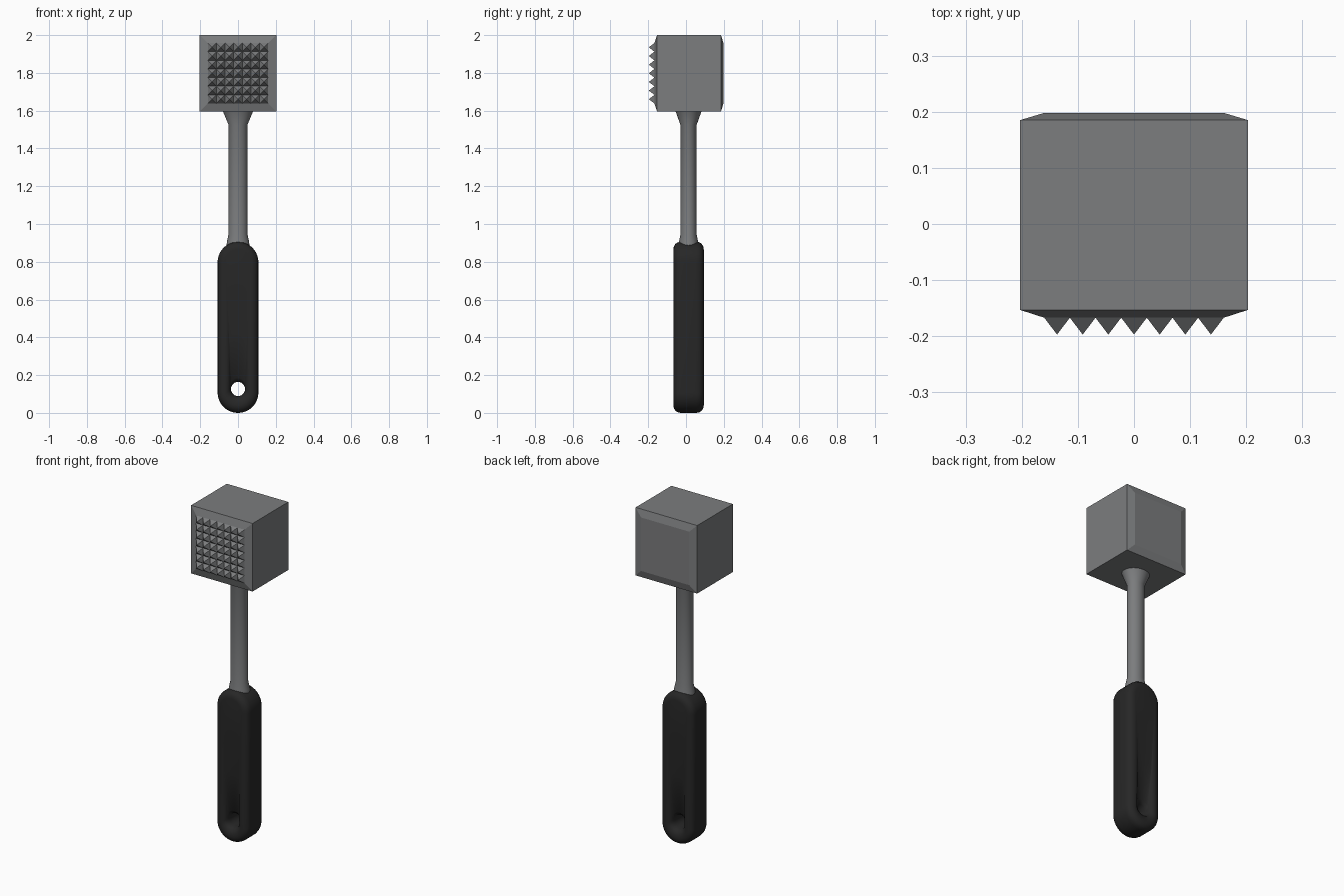
import bpy, bmesh, math

if "Cube" in bpy.data.objects:
    bpy.data.objects.remove(bpy.data.objects["Cube"])


def material(name, rgb):
    m = bpy.data.materials.new(name)
    m.diffuse_color = (*rgb, 1)
    m.use_nodes = True
    m.node_tree.nodes["Principled BSDF"].inputs["Base Color"].default_value = m.diffuse_color
    return m


STEEL = material("steel", (0.2, 0.205, 0.21))
RUBBER = material("black_rubber", (0.02, 0.02, 0.02))


def finish(name, bm, mat, smooth=None):
    bmesh.ops.recalc_face_normals(bm, faces=bm.faces)
    me = bpy.data.meshes.new(name)
    bm.to_mesh(me)
    bm.free()
    me.materials.append(mat)
    ob = bpy.data.objects.new(name, me)
    bpy.context.collection.objects.link(ob)
    if smooth:
        bpy.ops.object.select_all(action='DESELECT')
        ob.select_set(True)
        bpy.context.view_layer.objects.active = ob
        bpy.ops.object.shade_smooth_by_angle(angle=math.radians(smooth))
    return ob


def loft(bm, rings, closed=False, caps=False):
    """Skin equal-length rings of points."""
    loops = [[bm.verts.new(p) for p in r] for r in rings]
    pairs = list(zip(loops, loops[1:]))
    if closed:
        pairs.append((loops[-1], loops[0]))
    for a, b in pairs:
        n = len(a)
        for i in range(n):
            j = (i + 1) % n
            bm.faces.new((a[i], a[j], b[j], b[i]))
    if caps:
        bm.faces.new(loops[0])
        bm.faces.new(loops[-1])


# Head: block with shallow chamfers on the striking faces
ZC = 1.798


def square(h, y):
    return [(sx * h, y, ZC + sz * h) for sx, sz in ((-1, -1), (1, -1), (1, 1), (-1, 1))]


bm = bmesh.new()
loft(bm, [square(0.16, -0.167), square(0.2035, -0.153),
          square(0.2035, 0.185), square(0.16, 0.198)], caps=True)
finish("head", bm, STEEL)

# Pyramid teeth on the front striking face
bm = bmesh.new()
N, HALF = 7, 0.16
step = 2 * HALF / N
for i in range(N):
    for k in range(N):
        x, z, s = -HALF + (i + 0.5) * step, ZC - HALF + (k + 0.5) * step, step / 2
        base = [bm.verts.new((x + a * s, -0.167, z + b * s))
                for a, b in ((-1, -1), (1, -1), (1, 1), (-1, 1))]
        tip = bm.verts.new((x, -0.197, z))
        for j in range(4):
            bm.faces.new((base[j], base[(j + 1) % 4], tip))
finish("teeth", bm, STEEL)

# Shaft: oval rod flared at both ends
YC = 0.0135
bm = bmesh.new()
rings = []
for rx, z in ((0.064, 0.84), (0.059, 0.905), (0.05, 0.945), (0.05, 1.525), (0.08, 1.597)):
    rings.append([(rx * math.cos(t), YC + rx * 0.86 * math.sin(t), z)
                  for t in (2 * math.pi * i / 40 for i in range(40))])
loft(bm, rings, caps=True)
finish("shaft", bm, STEEL, 40)

# Handle: rounded grip with a hanging hole and a shallow groove leading to it
HOLE_Z, DEPTH, ARC = 0.13, 0.0805, 20


def stadium(r, z0, z1, y0, y1):
    """Round-ended outline; the y value differs at its low and high ends."""
    pts = []
    for zc, y, start in ((z1, y1, 0), (z0, y0, math.pi)):
        for i in range(ARC + 1):
            t = start + math.pi * i / ARC
            pts.append((r * math.cos(t), y, zc + r * math.sin(t)))
    return pts


# Hole wall outward to the rim: radius, low centre, high centre, sink low, sink high
half = [(0.037, HOLE_Z, HOLE_Z + 0.001, 0.045, 0.045),
        (0.040, HOLE_Z, HOLE_Z + 0.02, 0.028, 0.026),
        (0.047, HOLE_Z, 0.38, 0.012, 0.006),
        (0.058, 0.12, 0.62, 0.002, 0.001),
        (0.070, 0.112, 0.80, 0.0, 0.0),
        (0.084, 0.112, 0.802, 0.003, 0.003),
        (0.098, 0.112, 0.802, 0.012, 0.012),
        (0.105, 0.112, 0.802, 0.024, 0.024),
        (0.108, 0.112, 0.802, 0.04, 0.04)]
rings = [stadium(r, a, b, YC - DEPTH + s, YC - DEPTH + t) for r, a, b, s, t in half]
rings += [stadium(r, a, b, YC + DEPTH - s, YC + DEPTH - t) for r, a, b, s, t in reversed(half)]
bm = bmesh.new()
loft(bm, rings, closed=True)
bmesh.ops.translate(bm, verts=bm.verts, vec=(0, 0, -0.004))
finish("handle", bm, RUBBER, 50)
